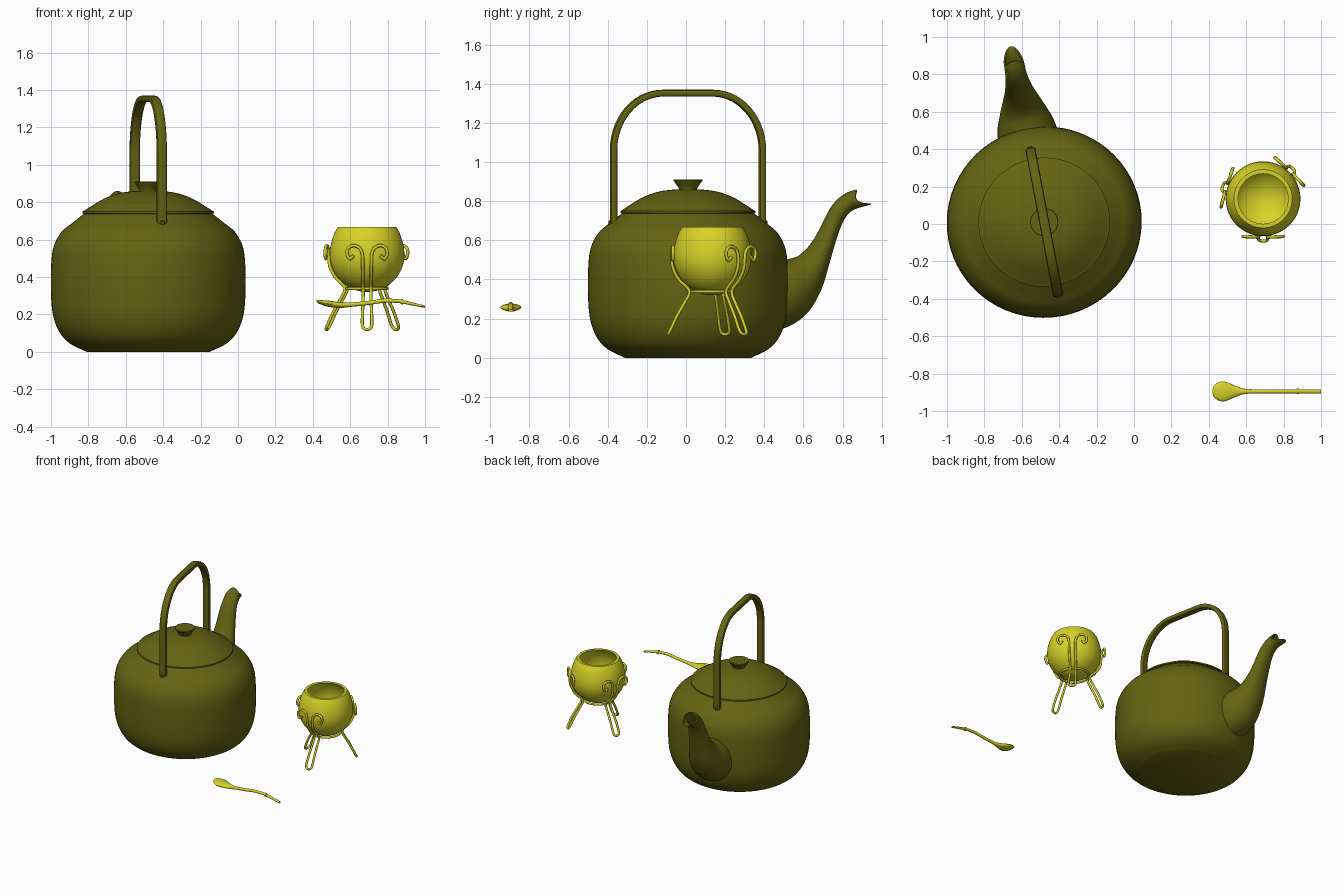
import bpy, bmesh
from math import sin, cos, pi, radians, sqrt
from mathutils import Vector, Matrix

if "Cube" in bpy.data.objects:
    bpy.data.objects.remove(bpy.data.objects["Cube"])


def material(name, rgb):
    m = bpy.data.materials.new(name)
    m.diffuse_color = (*rgb, 1)
    m.use_nodes = True
    m.node_tree.nodes["Principled BSDF"].inputs["Base Color"].default_value = m.diffuse_color
    return m


OLIVE = material("olive", (0.13, 0.125, 0.006))
YELLOW = material("yellow", (0.68, 0.65, 0.02))
KETTLE = Matrix.Translation((-0.48, 0.01, 0)) @ Matrix.Rotation(radians(10.8), 4, 'Z')
CUP = Matrix.Translation((0.69, 0.135, 0))


def smooth(pts, n=5):
    """Catmull-Rom interpolation of tuples of any length."""
    p = [Vector(q) for q in pts]
    p = [p[0] * 2 - p[1]] + p + [p[-1] * 2 - p[-2]]
    out = []
    for i in range(1, len(p) - 2):
        a, b, c, d = p[i - 1:i + 3]
        for k in range(n):
            t = k / n
            out.append((b * 2 + (c - a) * t + (a * 2 - b * 5 + c * 4 - d) * t * t
                        + (b * 3 - a - c * 3 + d) * t ** 3) * 0.5)
    return out + [p[-2]]


def loft(name, rings, mat, xform=Matrix(), cap_start=True, cap_end=True, angle=40):
    """Skin a list of closed rings with quads."""
    bm = bmesh.new()
    vs = [[bm.verts.new(co) for co in ring] for ring in rings]
    n = len(vs[0])
    for a, b in zip(vs, vs[1:]):
        for j in range(n):
            bm.faces.new((a[j], a[(j + 1) % n], b[(j + 1) % n], b[j]))
    if cap_start:
        bm.faces.new(vs[0])
    if cap_end:
        bm.faces.new(vs[-1])
    bmesh.ops.recalc_face_normals(bm, faces=bm.faces)
    me = bpy.data.meshes.new(name)
    bm.to_mesh(me)
    bm.free()
    ob = bpy.data.objects.new(name, me)
    bpy.context.collection.objects.link(ob)
    me.materials.append(mat)
    ob.matrix_world = xform
    bpy.ops.object.select_all(action='DESELECT')
    ob.select_set(True)
    bpy.context.view_layer.objects.active = ob
    bpy.ops.object.shade_smooth_by_angle(angle=radians(angle))
    return ob


def lathe(name, profile, mat, xform, ys=1.0, n=64, **kw):
    rings = [[(r * cos(2 * pi * j / n), r * ys * sin(2 * pi * j / n), z) for j in range(n)]
             for r, z in profile]
    return loft(name, rings, mat, xform, **kw)


def tube(name, pts, r, mat, xform=Matrix(), n=8, closed=False):
    """Round wire through points, as a curve turned into a mesh."""
    cu = bpy.data.curves.new(name, 'CURVE')
    cu.dimensions = '3D'
    cu.bevel_depth = r
    cu.bevel_resolution = 2
    cu.use_fill_caps = not closed
    sp = cu.splines.new('POLY')
    sp.points.add(len(pts) - 1)
    for p, co in zip(sp.points, pts):
        p.co = (*co, 1)
    sp.use_cyclic_u = closed
    sp.use_smooth = True
    ob = bpy.data.objects.new(name, cu)
    bpy.context.collection.objects.link(ob)
    cu.materials.append(mat)
    ob.matrix_world = xform
    return ob


# Kettle body
body = [(0.33, 0)] + [tuple(p) for p in smooth(
    [(0.33, 0.0), (0.42, 0.045), (0.475, 0.105), (0.508, 0.19), (0.52, 0.30), (0.52, 0.45),
     (0.507, 0.56), (0.465, 0.64), (0.405, 0.69), (0.365, 0.722), (0.345, 0.737)])] + [(0.30, 0.737)]
lathe("kettle_body", body[1:], OLIVE, KETTLE, ys=0.98, cap_end=False)

# Lid and knob
lid = [(0.34, 0.737), (0.352, 0.74), (0.352, 0.75)] + [tuple(p) for p in smooth(
    [(0.342, 0.755), (0.30, 0.782), (0.235, 0.82), (0.16, 0.847), (0.09, 0.858), (0.01, 0.862)])]
lathe("kettle_lid", lid, OLIVE, KETTLE, ys=0.98, angle=30)
lathe("lid_knob", [(0.045, 0.855), (0.048, 0.868), (0.06, 0.885), (0.075, 0.907), (0.073, 0.912)],
      OLIVE, KETTLE, n=40)

# Handle strap: superellipse section swept along an arch
arch = [(-0.387, 0.668), (-0.387, 0.85)]
arch += [(-0.13 - 0.257 * cos(a * pi / 28), 1.06 + 0.292 * sin(a * pi / 28)) for a in range(15)]
arch += [(-y, z) for y, z in reversed(arch)]
rings = []
for i, (y, z) in enumerate(arch):
    a, b = arch[max(i - 1, 0)], arch[min(i + 1, len(arch) - 1)]
    nrm = Vector((0, -(b[1] - a[1]), b[0] - a[0])).normalized()
    ring = []
    for k in range(16):
        c, s = cos(2 * pi * k / 16), sin(2 * pi * k / 16)
        e = (c ** 4 + s ** 4) ** -0.25
        ring.append(Vector((0.027 * c * e, y, z)) + nrm * 0.0175 * s * e)
    rings.append(ring)
loft("kettle_handle", rings, OLIVE, KETTLE)

# Handle lugs and rivets on both sides
for side, tag in ((-1, "front"), (1, "back")):
    turn = KETTLE @ Matrix.Translation((0, side * 0.355, 0.69)) @ Matrix.Rotation(-side * pi / 2, 4, 'X')
    lathe(tag + "_lug", [(0.032, 0), (0.032, 0.018)], OLIVE, turn, n=20)
    lathe(tag + "_rivet", [(0.013, 0), (0.013, 0.052), (0.008, 0.057)], OLIVE, turn, n=16)

# Spout: upper y/z, lower y/z and half width per section
sections = smooth([(.44, .49, .40, .13, .165), (.525, .505, .52, .158, .155), (.58, .525, .62, .23, .128),
                   (.64, .585, .69, .35, .10), (.69, .67, .73, .48, .08), (.735, .76, .775, .63, .066),
                   (.775, .81, .81, .71, .058), (.82, .843, .855, .755, .055), (.87, .86, .95, .785, .054)], 4)
N = 32
rings = []
for i, (uy, uz, ly, lz, hw) in enumerate(sections):
    notch = max(0, i - 28) / 4
    ring = []
    for j in range(N):
        c, s = cos(2 * pi * j / N), sin(2 * pi * j / N)
        back = notch * c * c
        y = (uy + ly) / 2 + (uy - ly) / 2 * s - 0.045 * back
        ring.append(Vector((hw * c, (y - 0.01) * 1.018, (uz + lz) / 2 + (uz - lz) / 2 * s - 0.02 * back)))
    rings.append(ring)
# inner wall of the spout
for i in range(len(rings) - 1, 7, -3):
    mid = sum(rings[i], Vector()) / N
    rings.append([mid + (p - mid) * 0.84 for p in rings[i]])
loft("kettle_spout", rings, OLIVE, KETTLE)

# Cup bowl with inner wall
outer = [(0.2 * sin(a), 0.52 - 0.2 * cos(a)) for a in [0.03 + k * (pi / 2 - 0.03) / 12 for k in range(13)]]
outer += [(0.197, 0.56), (0.187, 0.60), (0.173, 0.64), (0.156, 0.667)]
inner = [(0.134, 0.667), (0.152, 0.64), (0.17, 0.60), (0.18, 0.56)]
inner += [(0.182 * sin(a), 0.52 - 0.182 * cos(a)) for a in [pi / 2 - k * (pi / 2 - 0.03) / 10 for k in range(11)]]
lathe("cup_bowl", outer + inner, YELLOW, CUP, n=48)

# Cup stand: support ring and three curled hairpin legs (tangent, radius, height)
tube("stand_ring", [(0.108 * cos(k * pi / 20), 0.108 * sin(k * pi / 20), 0.338) for k in range(40)],
     0.008, YELLOW, CUP, closed=True)
half = [(.072, .205, .515), (.092, .203, .497), (.108, .202, .525), (.10, .202, .556), (.072, .203, .568),
        (.04, .205, .555), (.025, .207, .52), (.023, .202, .46), (.022, .172, .40), (.021, .118, .342),
        (.021, .14, .285), (.024, .18, .215), (.025, .213, .145), (.016, .224, .124)]
hairpin = smooth(half + [(0, .226, .12)] + [(-t, r, z) for t, r, z in reversed(half)], 4)
for tag, ang in (("front", -90), ("right", 46), ("left", 163)):
    tube(tag + "_stand_leg", [(r, t, z) for t, r, z in hairpin], 0.0085, YELLOW,
         CUP @ Matrix.Rotation(radians(ang), 4, 'Z'))

# Straw spoon: x, z, half width, half height
spoon = smooth([(.42, .272, .012, .004), (.43, .268, .034, .009), (.465, .26, .053, .015), (.50, .255, .048, .017),
                (.55, .25, .027, .015), (.60, .252, .013, .012), (.70, .262, .011, .011), (.78, .273, .011, .011),
                (.86, .271, .011, .010), (.91, .261, .011, .009), (1.0, .241, .011, .006)], 4)
loft("spoon", [[(x, -0.895 + w * cos(k * pi / 10), z + h * sin(k * pi / 10)) for k in range(20)]
               for x, z, w, h in spoon], YELLOW)
# Collar on the spoon stem
loft("spoon_collar", [[(x, -0.895 + 0.015 * cos(k * pi / 10), z + 0.014 * sin(k * pi / 10)) for k in range(20)]
                      for x, z in ((.868, .270), (.882, .267))], YELLOW)
